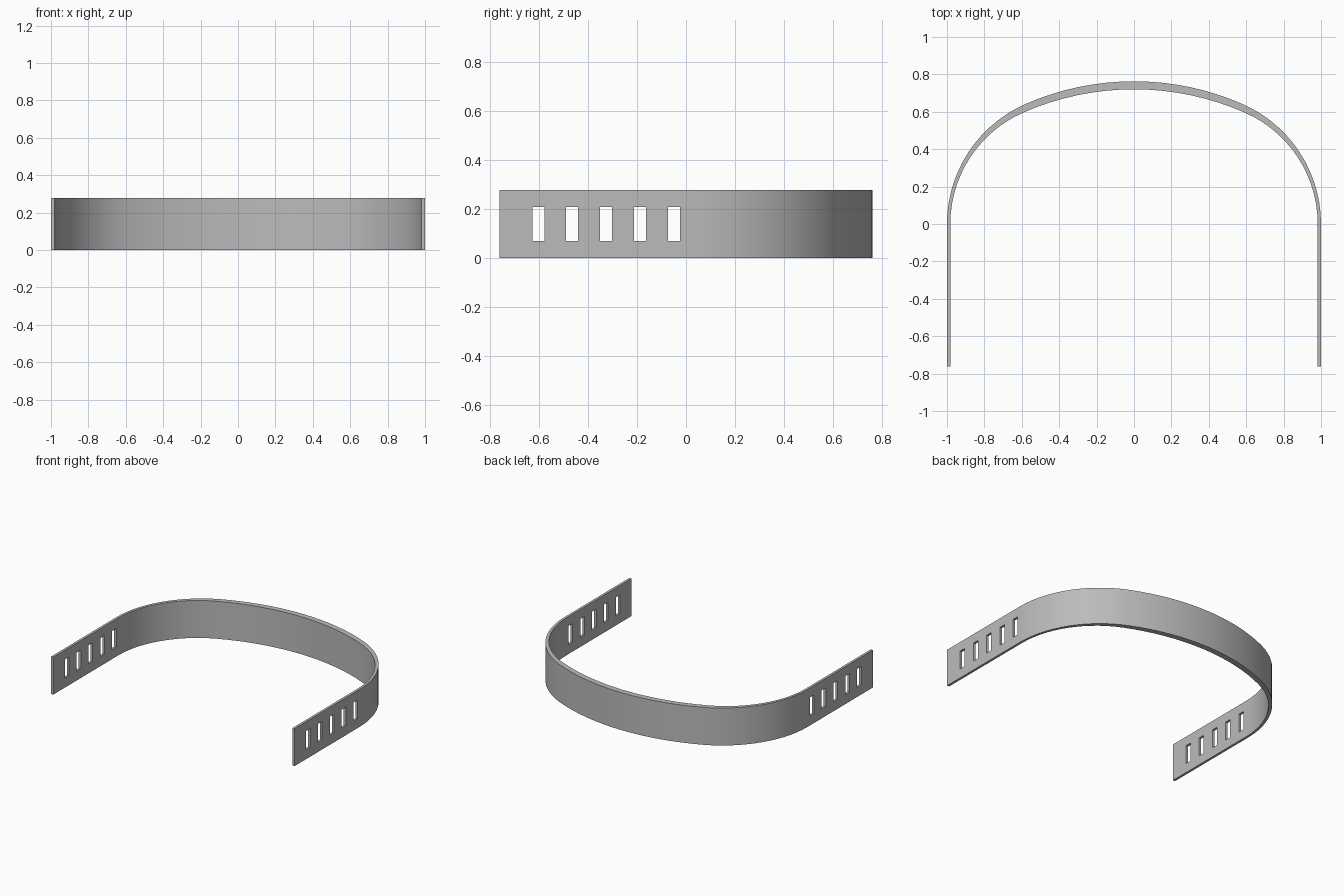
import bpy, bmesh, math
from mathutils import Vector

cube = bpy.data.objects.get("Cube")
if cube:
    bpy.data.objects.remove(cube, do_unlink=True)

HEIGHT = 0.278
END_Y = -0.763


def material(name, rgb):
    mat = bpy.data.materials.new(name)
    mat.use_nodes = True
    mat.diffuse_color = (*rgb, 1)
    mat.node_tree.nodes["Principled BSDF"].inputs["Base Color"].default_value = (*rgb, 1)
    return mat


def add_object(name, bm):
    bmesh.ops.recalc_face_normals(bm, faces=bm.faces)
    mesh = bpy.data.meshes.new(name)
    bm.to_mesh(mesh)
    bm.free()
    obj = bpy.data.objects.new(name, mesh)
    bpy.context.collection.objects.link(obj)
    return obj


def arch(a, b, r, side_steps=14, top_steps=8):
    """Three tangent arcs from (a, 0) over (0, b) to (-a, 0)."""
    big = (a * a + b * b - 2 * a * r) / (2 * (b - r))
    join = math.atan2(big - b, a - r)
    half = []
    for i in range(side_steps):
        t = join * i / side_steps
        half.append((a - r + r * math.cos(t), r * math.sin(t)))
    for i in range(top_steps + 1):
        t = join + (math.pi / 2 - join) * i / top_steps
        half.append((big * math.cos(t), b - big + big * math.sin(t)))
    return half + [(-x, y) for x, y in reversed(half[:-1])]


# Band: outer and inner outlines with straight arms, lofted upward
outer = [(1, END_Y)] + arch(1, 0.763, 0.7) + [(-1, END_Y)]
inner = [(0.982, END_Y)] + arch(0.982, 0.72, 0.65) + [(-0.982, END_Y)]
bm = bmesh.new()
rings = [[bm.verts.new((x, y, z)) for x, y in line]
         for line, z in ((outer, 0), (outer, HEIGHT), (inner, HEIGHT), (inner, 0))]
for k in range(4):
    a, b = rings[k], rings[(k + 1) % 4]
    for i in range(len(a) - 1):
        bm.faces.new((a[i], a[i + 1], b[i + 1], b[i]))
for end in (0, -1):
    bm.faces.new([ring[end] for ring in rings])
band = add_object("curved_band", bm)
band.data.materials.append(material("grey", (0.5, 0.5, 0.5)))

# Slot cutters: five bars running through both arms
bm = bmesh.new()
for i in range(5):
    bar = bmesh.ops.create_cube(bm, size=1)["verts"]
    bmesh.ops.scale(bm, verts=bar, vec=(2.4, 0.049, 0.139))
    bmesh.ops.translate(bm, verts=bar, vec=Vector((0, -0.604 + 0.1387 * i, HEIGHT / 2)))
cutter = add_object("slot_cutter", bm)
cutter.hide_render = True

cut = band.modifiers.new("slots", "BOOLEAN")
cut.operation = "DIFFERENCE"
cut.solver = "EXACT"
cut.object = cutter
bpy.ops.object.select_all(action="DESELECT")
band.select_set(True)
bpy.context.view_layer.objects.active = band
bpy.ops.object.modifier_apply(modifier=cut.name)
bpy.data.objects.remove(cutter, do_unlink=True)

bpy.ops.object.shade_smooth_by_angle(angle=math.radians(30))
